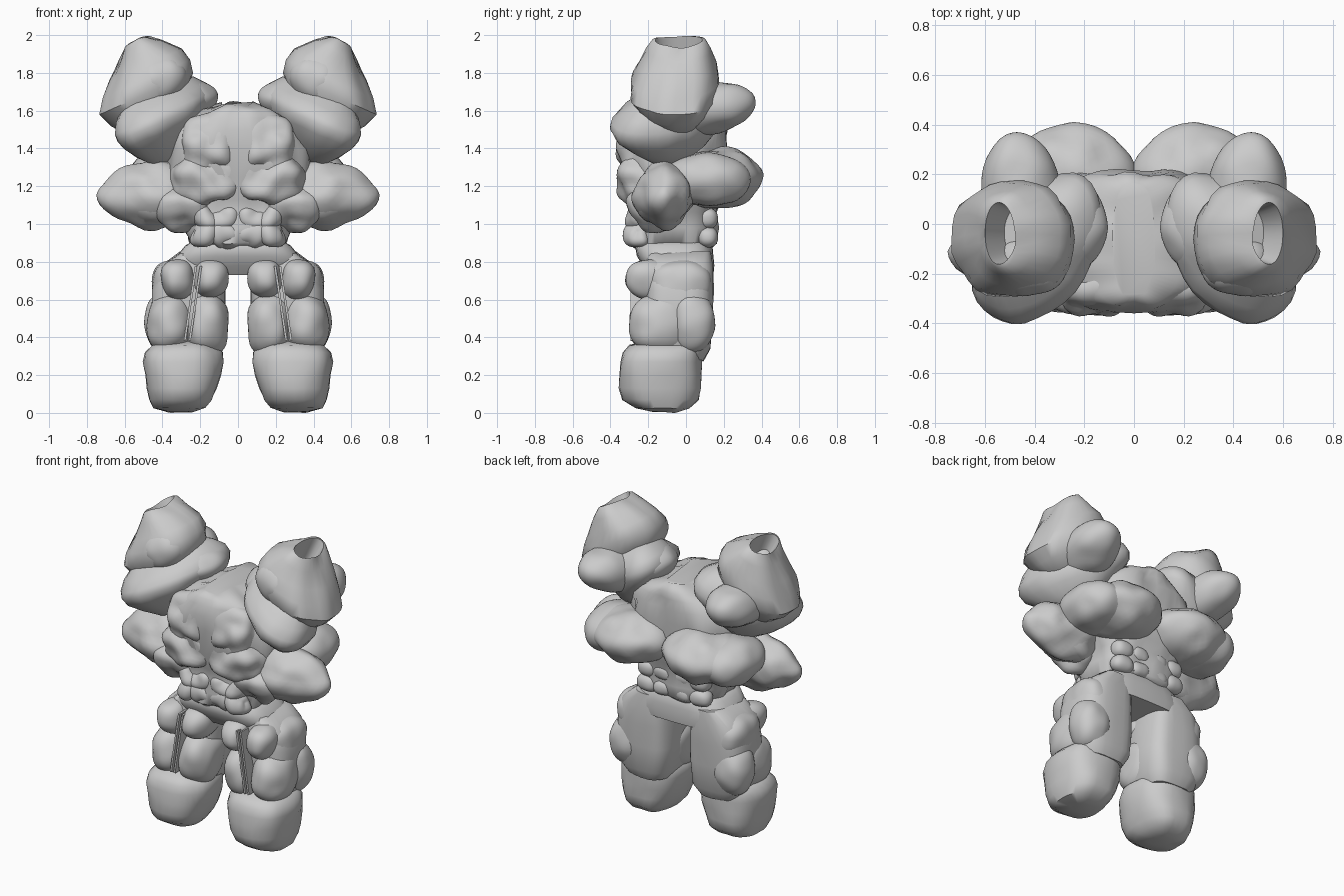
import bpy, bmesh, math
from mathutils import Vector, Matrix, noise

if "Cube" in bpy.data.objects:
    bpy.data.objects.remove(bpy.data.objects["Cube"])

grey = bpy.data.materials.new("stone grey")
grey.diffuse_color = (0.6, 0.6, 0.6, 1)
grey.use_nodes = True
grey.node_tree.nodes["Principled BSDF"].inputs["Base Color"].default_value = grey.diffuse_color


def finish(name, bm, mirror, rough, angle=50):
    """Roughen, shade and optionally mirror a mesh already in world position."""
    bmesh.ops.recalc_face_normals(bm, faces=bm.faces)
    bm.normal_update()
    if rough:
        moves = [v.normal * noise.noise(v.co * 9) * rough for v in bm.verts]
        for v, m in zip(bm.verts, moves):
            v.co += m
    me = bpy.data.meshes.new(name)
    bm.to_mesh(me)
    bm.free()
    me.materials.append(grey)
    ob = bpy.data.objects.new(name, me)
    bpy.context.collection.objects.link(ob)
    bpy.ops.object.select_all(action='DESELECT')
    ob.select_set(True)
    bpy.context.view_layer.objects.active = ob
    bpy.ops.object.shade_smooth_by_angle(angle=math.radians(angle))
    if mirror:
        mod = ob.modifiers.new("mirror", 'MIRROR')
        mod.use_mirror_merge = False
    return ob


def lobe(name, centre, radii, tilt=0, turn=0, pitch=0, p=2.0, rough=0.012):
    """Rounded muscle; p below 2 is pointed, above 2 is boxy."""
    bm = bmesh.new()
    bmesh.ops.create_icosphere(bm, subdivisions=4, radius=1)
    place = (Matrix.Translation(centre) @ Matrix.Rotation(math.radians(turn), 4, 'Z')
             @ Matrix.Rotation(math.radians(tilt), 4, 'Y')
             @ Matrix.Rotation(math.radians(pitch), 4, 'X'))
    for v in bm.verts:
        n = sum(abs(c) ** p for c in v.co) ** (1 / p)
        v.co = place @ Vector([c / n * r for c, r in zip(v.co, radii)])
    return finish(name, bm, True, rough)


def loft(name, rings, p=2.6, mirror=True, place=Matrix(), rough=0.01, seg=32):
    """Stack of super-ellipse rings: (z, x_min, x_max, y_min, y_max)."""
    bm = bmesh.new()
    loops = []
    for z, x0, x1, y0, y1 in rings:
        loop = []
        for i in range(seg):
            a = 2 * math.pi * i / seg
            c, s = math.cos(a), math.sin(a)
            x = math.copysign(abs(c) ** (2 / p), c)
            y = math.copysign(abs(s) ** (2 / p), s)
            co = Vector(((x0 + x1) / 2 + x * (x1 - x0) / 2,
                         (y0 + y1) / 2 + y * (y1 - y0) / 2, z))
            loop.append(bm.verts.new(place @ co))
        loops.append(loop)
    for a, b in zip(loops, loops[1:]):
        for i in range(seg):
            j = (i + 1) % seg
            bm.faces.new((a[i], a[j], b[j], b[i]))
    bm.faces.new(loops[0])
    bm.faces.new(loops[-1])
    return finish(name, bm, mirror, rough)


# Feet and leg columns
loft("foot", [(0.005, .24, .37, -.18, -.05), (0.025, .17, .45, -.27, .02),
              (0.07, .14, .468, -.335, .07), (0.13, .115, .48, -.355, .08),
              (0.2, .09, .492, -.352, .08), (0.27, .078, .503, -.35, .08),
              (0.32, .085, .495, -.335, .08), (0.355, .115, .455, -.30, .075),
              (0.38, .18, .39, -.2, .05)], p=2.5)
loft("leg_column", [(0.28, .12, .40, -.16, .09), (0.34, .085, .44, -.2, .13),
                    (0.5, .07, .46, -.22, .14), (0.65, .07, .455, -.22, .145),
                    (0.77, .08, .42, -.22, .145), (0.85, .1, .31, -.2, .13)], p=3.2)

# Leg muscles
lobe("inner_knee", (.165, -.14, .47), (.12, .16, .17), p=2.2)
lobe("outer_knee", (.36, -.13, .47), (.12, .17, .16), p=2.2)
lobe("inner_thigh", (.145, -.18, .71), (.09, .14, .105), p=2.3)
lobe("outer_thigh", (.32, -.18, .71), (.09, .14, .105), p=2.3)
lobe("side_calf", (.375, .035, .48), (.115, .12, .165), p=2.3)
lobe("side_thigh", (.34, -.03, .68), (.115, .17, .13), p=2.6)

# Narrow tendons in the gap between the front leg muscles
for k, dx in enumerate((-.012, .014)):
    bm = bmesh.new()
    bmesh.ops.create_cube(bm, size=1, matrix=Matrix.Translation((.238 + dx, -.23, .58))
                          @ Matrix.Rotation(math.radians(-8.5), 4, 'Y')
                          @ Matrix.Diagonal((.012, .13, .4, 1)))
    finish("tendon_%d" % (k + 1), bm, True, 0)

# Pelvis and trunk
loft("pelvis", [(.73, -.31, .31, -.19, .145), (.78, -.345, .345, -.23, .15),
                (.83, -.325, .325, -.26, .145), (.885, -.28, .28, -.27, .14),
                (.91, -.24, .24, -.25, .12)], p=3.2, mirror=False, rough=0)
loft("trunk", [(.87, -.19, .19, -.26, .135), (.9, -.25, .25, -.295, .155),
               (.98, -.285, .285, -.305, .16), (1.06, -.29, .29, -.29, .16),
               (1.13, -.34, .34, -.30, .19), (1.25, -.38, .38, -.335, .21),
               (1.4, -.37, .37, -.36, .21), (1.5, -.34, .34, -.35, .21),
               (1.56, -.27, .27, -.335, .205), (1.6, -.19, .19, -.325, .2),
               (1.63, -.085, .085, -.295, .16)],
     p=2.8, mirror=False, rough=0.03, seg=64)

# Chest and stomach muscles
lobe("chest_muscle", (.175, -.23, 1.24), (.18, .125, .15), p=2.4, rough=.045)
lobe("upper_chest", (.155, -.25, 1.42), (.16, .125, .16), tilt=15, p=2.2, rough=.035)
for row, z in enumerate((.94, 1.04)):
    for col, x in enumerate((.07, .19)):
        lobe("stomach_%d_%d" % (row, col), (x, -.25, z), (.075, .06, .065),
             p=2.3, rough=.045)
        lobe("lower_back_%d_%d" % (row, col), (x, .115, z - .01), (.07, .055, .055), p=2.3)

# Side and back muscles
lobe("side_muscle", (.43, -.11, 1.155), (.325, .17, .185), p=1.6, rough=.025)
lobe("side_muscle_fill", (.44, -.11, 1.14), (.24, .15, .155), tilt=-8, p=2, rough=.03)
lobe("rib_muscle", (.27, -.17, 1.1), (.17, .15, .14), tilt=15, p=2, rough=.045)
lobe("back_muscle", (.255, .16, 1.245), (.27, .245, .16), p=1.95, rough=.02)
lobe("outer_back_muscle", (.41, .11, 1.235), (.175, .235, .14), p=2.2)
lobe("shoulder_blade", (.45, .12, 1.61), (.165, .25, .135), turn=-8, pitch=10, p=2)

# Shoulder collar, sheared so that its outer end sits further forward
shear = Matrix.Identity(4)
shear[1][0] = -.4
collar = (Matrix.Translation((.385, -.1, 1.57)) @ Matrix.Rotation(math.radians(24), 4, 'Y')
          @ shear)
loft("shoulder", [(-.23, .03, .12, .04, .12), (-.2, -.03, .17, -.05, .16),
                  (-.14, -.13, .23, -.16, .22), (-.07, -.21, .27, -.24, .26),
                  (-.02, -.265, .285, -.275, .28), (.02, -.285, .28, -.27, .28),
                  (.07, -.27, .25, -.22, .26), (.13, -.22, .2, -.15, .22),
                  (.19, -.13, .1, -.08, .12)], p=2.15, place=collar, rough=.015)
lobe("neck_ridge", (.28, -.01, 1.64), (.18, .21, .12), tilt=15, p=1.75)

# Arm stump with a hollow end
arm = Matrix.Translation((.49, 0, 1.71)) @ Matrix.Rotation(math.radians(24), 4, 'Y')
loft("arm_stump", [(-.22, -.0, .1, -.11, -.01), (-.18, -.1, .19, -.17, .05),
                   (-.1, -.19, .25, -.24, .13), (-.02, -.265, .28, -.295, .17),
                   (.05, -.285, .225, -.29, .175), (.12, -.265, .15, -.255, .165),
                   (.2, -.19, .07, -.21, .13), (.25, -.135, .015, -.175, .1),
                   (.255, -.125, .005, -.165, .09), (.1, -.11, -.01, -.14, .06)],
     p=2.15, place=arm, rough=.02)
lobe("arm_bulge_front", (.43, -.17, 1.76), (.16, .12, .13), tilt=24, p=2)
